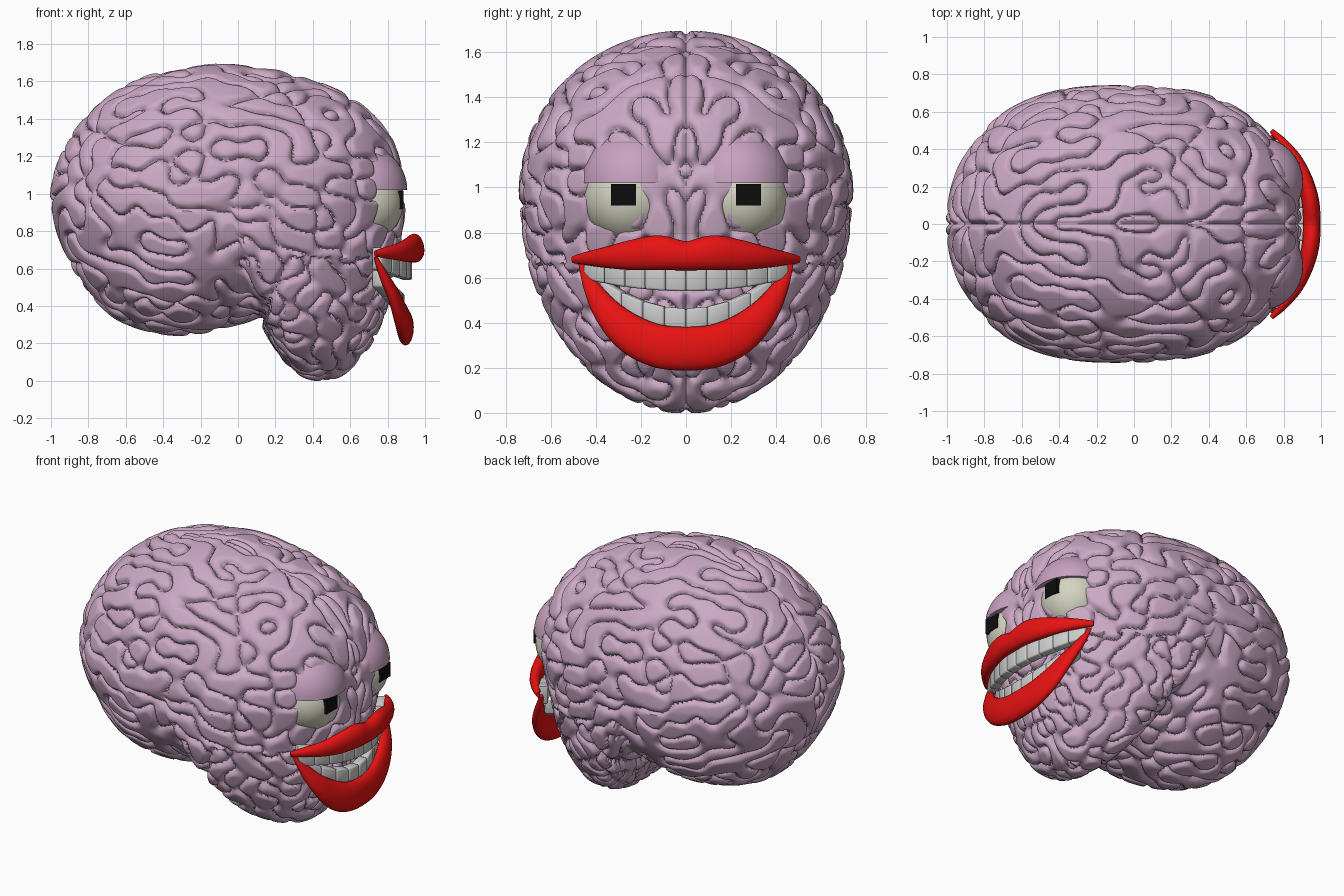
import bpy, bmesh, math, random
from mathutils import Vector

if "Cube" in bpy.data.objects:
    bpy.data.objects.remove(bpy.data.objects["Cube"])

random.seed(4)


def material(name, rgb):
    m = bpy.data.materials.new(name)
    m.diffuse_color = (*rgb, 1)
    m.use_nodes = True
    m.node_tree.nodes["Principled BSDF"].inputs["Base Color"].default_value = m.diffuse_color
    return m


PURPLE = material("purple", (0.60, 0.40, 0.56))
LID = material("lid_pink", (0.58, 0.36, 0.53))
RED = material("red", (0.80, 0.006, 0.006))
CREAM = material("cream", (0.66, 0.66, 0.54))
BLACK = material("black", (0.004, 0.004, 0.004))
GREY = material("tooth_grey", (0.60, 0.60, 0.60))


def finish(bm, name, mat, angle=40):
    bmesh.ops.recalc_face_normals(bm, faces=bm.faces[:])
    me = bpy.data.meshes.new(name)
    bm.to_mesh(me)
    bm.free()
    ob = bpy.data.objects.new(name, me)
    bpy.context.collection.objects.link(ob)
    me.materials.append(mat)
    bpy.ops.object.select_all(action='DESELECT')
    ob.select_set(True)
    bpy.context.view_layer.objects.active = ob
    if angle:
        bpy.ops.object.shade_smooth_by_angle(angle=math.radians(angle))
    return ob


# Brain side outline (x, z), turned into radius by angle around a centre
CX, CZ, HALF = -0.05, 0.95, 0.735
OUTLINE = [(-1, 1), (-.95, .75), (-.85, .55), (-.65, .33), (-.38, .25), (-.1, .28), (.1, .34),
           (.12, .33), (.2, .17), (.28, .06), (.4, 0), (.55, .02), (.7, .18), (.78, .35),
           (.83, .6), (.875, .8), (.885, 1.05), (.82, 1.3), (.65, 1.48), (.4, 1.6), (.1, 1.665),
           (-.25, 1.67), (-.55, 1.6), (-.8, 1.42), (-.94, 1.22)]
polar = sorted((math.atan2(z - CZ, x - CX) % math.tau, math.hypot(x - CX, z - CZ)) for x, z in OUTLINE)
polar = [(polar[-1][0] - math.tau, polar[-1][1])] + polar + [(polar[0][0] + math.tau, polar[0][1])]


def raw_radius(a):
    for (a0, r0), (a1, r1) in zip(polar, polar[1:]):
        if a0 <= a <= a1:
            return r0 + (r1 - r0) * (a - a0) / (a1 - a0)
    return polar[0][1]


table = [raw_radius(i * math.tau / 720) for i in range(720)]
for _ in range(2):
    table = [sum(table[(i + k) % 720] for k in range(-4, 5)) / 9 for i in range(720)]


def radius(a):
    f = (a % math.tau) / math.tau * 720
    i = int(f)
    return table[i % 720] + (table[(i + 1) % 720] - table[i % 720]) * (f - i)


# Random waves of one length: their zero lines wander like brain furrows
WAVES = []
for _ in range(36):
    k = Vector([random.gauss(0, 1) for _ in range(3)]).normalized() * (math.tau / 0.18)
    WAVES.append((k.x, k.y, k.z, random.uniform(0, math.tau)))


def fold(x, y, z):
    f = sum(math.cos(a * x + b * y + c * z + d) for a, b, c, d in WAVES) / math.sqrt(18)
    t = min(1, abs(f) / 1.15)
    return math.sqrt(1 - (1 - t) ** 2)


# Brain with folds
bm = bmesh.new()
bmesh.ops.create_cube(bm, size=2)
bmesh.ops.subdivide_edges(bm, edges=bm.edges[:], cuts=139, use_grid_fill=True)
for v in bm.verts:
    d = Vector([math.tan(c * math.pi / 4) for c in v.co]).normalized()
    a = math.atan2(d.z, d.x)
    power = 0.74 + 0.2 * abs(math.sin(a)) + (0.16 * abs(math.sin(a)) if a < 0 else 0)
    r = radius(a) * math.hypot(d.x, d.z) ** power
    v.co = (CX + r * math.cos(a), HALF * d.y, CZ + r * math.sin(a))
bmesh.ops.recalc_face_normals(bm, faces=bm.faces[:])
bm.normal_update()
moves = []
for v in bm.verts:
    x, y, z = v.co
    side = x - 0.12 - 0.5 * (z - 0.33)                   # ahead of the lower lobe's crease
    s = 1.25 if side > 0 and z < 0.66 else 1
    h = -0.045 * (1 - fold(x * s, abs(y) * s, z * s)) + 0.008
    h -= 0.035 * math.exp(-(side / 0.022) ** 2) * min(1, max(0, (0.72 - z) / 0.15))
    h -= 0.018 * math.exp(-(y / 0.014) ** 2)
    moves.append(v.normal * h)
for v, m in zip(bm.verts, moves):
    v.co += m
finish(bm, "brain", PURPLE, 50)


def catmull(pts, t):
    f = t * (len(pts) - 1)
    i = min(int(f), len(pts) - 2)
    u = f - i
    p = [pts[max(0, min(len(pts) - 1, i + k))] for k in (-1, 0, 1, 2)]
    return [0.5 * (2 * b + (c - a) * u + (2 * a - 5 * b + 4 * c - d) * u * u
                   + (3 * b - a - 3 * c + d) * u ** 3) for a, b, c, d in zip(*p)]


# Lips: elliptical sections (y, x, z, half height, half depth) swept along a curve
def lip(name, half, steps=56, ring=16):
    pts = [[-p[0]] + list(p[1:]) for p in half[:0:-1]] + [list(p) for p in half]
    bm = bmesh.new()
    rings = []
    for i in range(steps + 1):
        t = i / steps
        y, x, z, hw, hd = catmull(pts, t)
        q0, q1 = catmull(pts, max(0, t - .01)), catmull(pts, min(1, t + .01))
        tan = Vector((q1[1] - q0[1], q1[0] - q0[0], q1[2] - q0[2])).normalized()
        up = Vector((0, -tan.z, tan.y)).normalized()
        out = up.cross(tan).normalized()
        rings.append([bm.verts.new(Vector((x, y, z)) + up * (hw * math.sin(b)) + out * (hd * math.cos(b)))
                      for b in [math.tau * j / ring for j in range(ring)]])
    for a, b in zip(rings, rings[1:]):
        for j in range(ring):
            k = (j + 1) % ring
            bm.faces.new((a[j], a[k], b[k], b[j]))
    bm.faces.new(rings[0])
    bm.faces.new(rings[-1])
    finish(bm, name, RED, 60)


lip("upper_lip", [(0, .95, .697, .065, .047), (.12, .943, .71, .077, .047), (.24, .912, .70, .067, .042),
                  (.35, .862, .69, .048, .033), (.44, .79, .685, .03, .025), (.50, .735, .68, .016, .012)])
lip("lower_lip", [(0, .895, .285, .097, .045), (.13, .89, .298, .095, .044), (.25, .87, .355, .085, .04),
                  (.35, .835, .45, .062, .034), (.42, .78, .56, .036, .025), (.465, .735, .66, .012, .01)])


# Teeth: rounded blocks set along an arc
def teeth(name, count, span, front, sag, zmid, rise, height):
    bm = bmesh.new()
    w = 2 * span / count
    for i in range(count):
        y = -span + w * (i + 0.5)
        u = y / span
        slope = 2 * sag * u / span
        ca = 1 / math.hypot(1, slope)
        x, z = front - sag * u * u, zmid + rise * u * u
        vs = bmesh.ops.create_cube(bm, size=1)["verts"]
        edges = list({e for v in vs for e in v.link_edges})
        for v in vs:
            lx, ly, lz = v.co.x * .06, v.co.y * w * 1.02 / ca, v.co.z * height
            v.co = (x - .03 + lx * ca - ly * slope * ca, y + ly * ca + lx * slope * ca,
                    z + lz + 2 * rise * u / span * ly * ca)
        bmesh.ops.bevel(bm, geom=edges, offset=.01, segments=2, profile=.5, affect='EDGES')
    finish(bm, name, GREY, 50)


teeth("upper_teeth", 10, .44, .93, .16, .60, .055, .12)
teeth("lower_teeth", 8, .37, .89, .12, .42, .13, .09)

# Eyes: eyeball, half-dome lid and square pupil on each side
for s, side in ((-1, "left"), (1, "right")):
    bm = bmesh.new()
    bmesh.ops.create_uvsphere(bm, u_segments=32, v_segments=20, radius=.205)
    bmesh.ops.translate(bm, verts=bm.verts[:], vec=(.68, s * .25, .95))
    finish(bm, side + "_eyeball", CREAM)

    bm = bmesh.new()
    bmesh.ops.create_uvsphere(bm, u_segments=32, v_segments=20, radius=.24)
    bmesh.ops.bisect_plane(bm, geom=bm.verts[:] + bm.edges[:] + bm.faces[:], plane_co=(0, 0, 0.001),
                           plane_no=(0, 0, -1), clear_outer=True)
    bmesh.ops.holes_fill(bm, edges=[e for e in bm.edges if e.is_boundary])
    bmesh.ops.translate(bm, verts=bm.verts[:], vec=(.665, s * .225, 1.02))
    finish(bm, side + "_eyelid", LID)

    bm = bmesh.new()
    bmesh.ops.create_cube(bm, size=1)
    for v in bm.verts:
        v.co = (.855 + v.co.x * .06, s * .277 + v.co.y * .11, .967 + v.co.z * .095)
    finish(bm, side + "_pupil", BLACK, 0)
